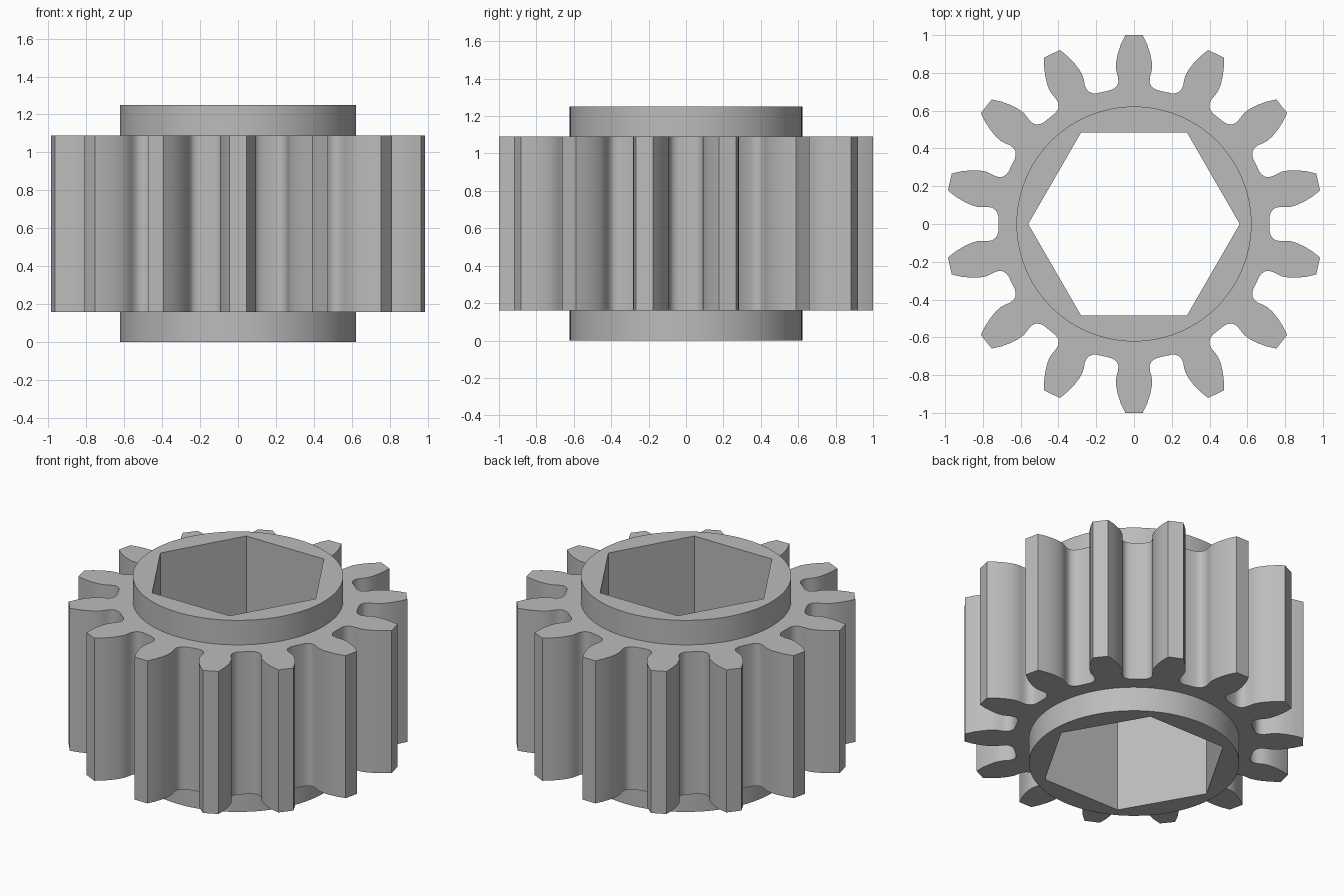
import bpy, bmesh, math
from mathutils import Vector, Matrix

if "Cube" in bpy.data.objects:
    bpy.data.objects.remove(bpy.data.objects["Cube"], do_unlink=True)

TEETH = 14
HUB_RADIUS = 0.622
HEX_RADIUS = 0.56
HEIGHT = 1.25
RING_BOTTOM, RING_TOP = 0.16, 1.09

grey = bpy.data.materials.new("plain grey")
grey.use_nodes = True
COLOR = (0.5, 0.5, 0.5, 1)
grey.diffuse_color = COLOR
grey.node_tree.nodes["Principled BSDF"].inputs["Base Color"].default_value = COLOR


def polygon(radius, sides):
    return [Vector((radius * math.cos(math.tau * i / sides),
                    radius * math.sin(math.tau * i / sides))) for i in range(sides)]


def hollow_prism(name, outline, hole, bottom, top):
    """Extrude the area between two outlines into a solid."""
    bm = bmesh.new()
    for loop in (outline, hole):
        verts = [bm.verts.new((p.x, p.y, bottom)) for p in loop]
        for i, v in enumerate(verts):
            bm.edges.new((v, verts[(i + 1) % len(verts)]))
    bmesh.ops.triangle_fill(bm, use_beauty=True, edges=bm.edges[:], normal=(0, 0, 1))
    result = bmesh.ops.extrude_face_region(bm, geom=bm.faces[:], use_keep_orig=True)
    moved = [g for g in result["geom"] if isinstance(g, bmesh.types.BMVert)]
    bmesh.ops.translate(bm, verts=moved, vec=(0, 0, top - bottom))
    bmesh.ops.recalc_face_normals(bm, faces=bm.faces[:])
    mesh = bpy.data.meshes.new(name)
    bm.to_mesh(mesh)
    bm.free()
    mesh.materials.append(grey)
    obj = bpy.data.objects.new(name, mesh)
    bpy.context.collection.objects.link(obj)
    bpy.ops.object.select_all(action='DESELECT')
    obj.select_set(True)
    bpy.context.view_layer.objects.active = obj
    bpy.ops.object.shade_smooth_by_angle(angle=math.radians(40))
    return obj


# One tooth flank, tip to root: distance outwards, half width
flank = [(1, .046), (.95, .07), (.9, .086), (.86, .094), (.825, .096), (.8, .091),
         (.775, .084), (.75, .083), (.732, .09), (.718, .104), (.709, .122)]
tooth = [Vector((u, -v)) for u, v in reversed(flank)] + [Vector(p) for p in flank]

# Repeat the tooth around, with one tooth pointing along y
gear_outline = []
for i in range(TEETH):
    turn = Matrix.Rotation(math.pi / 2 + math.tau * i / TEETH, 2)
    gear_outline += [turn @ p for p in tooth]

# Toothed ring, sunk slightly into the hub
hollow_prism("toothed_ring", gear_outline, polygon(HUB_RADIUS - 0.02, 96),
             RING_BOTTOM, RING_TOP)

# Round hub with a hexagonal bore
hollow_prism("hub", polygon(HUB_RADIUS, 96), polygon(HEX_RADIUS, 6), 0, HEIGHT)
